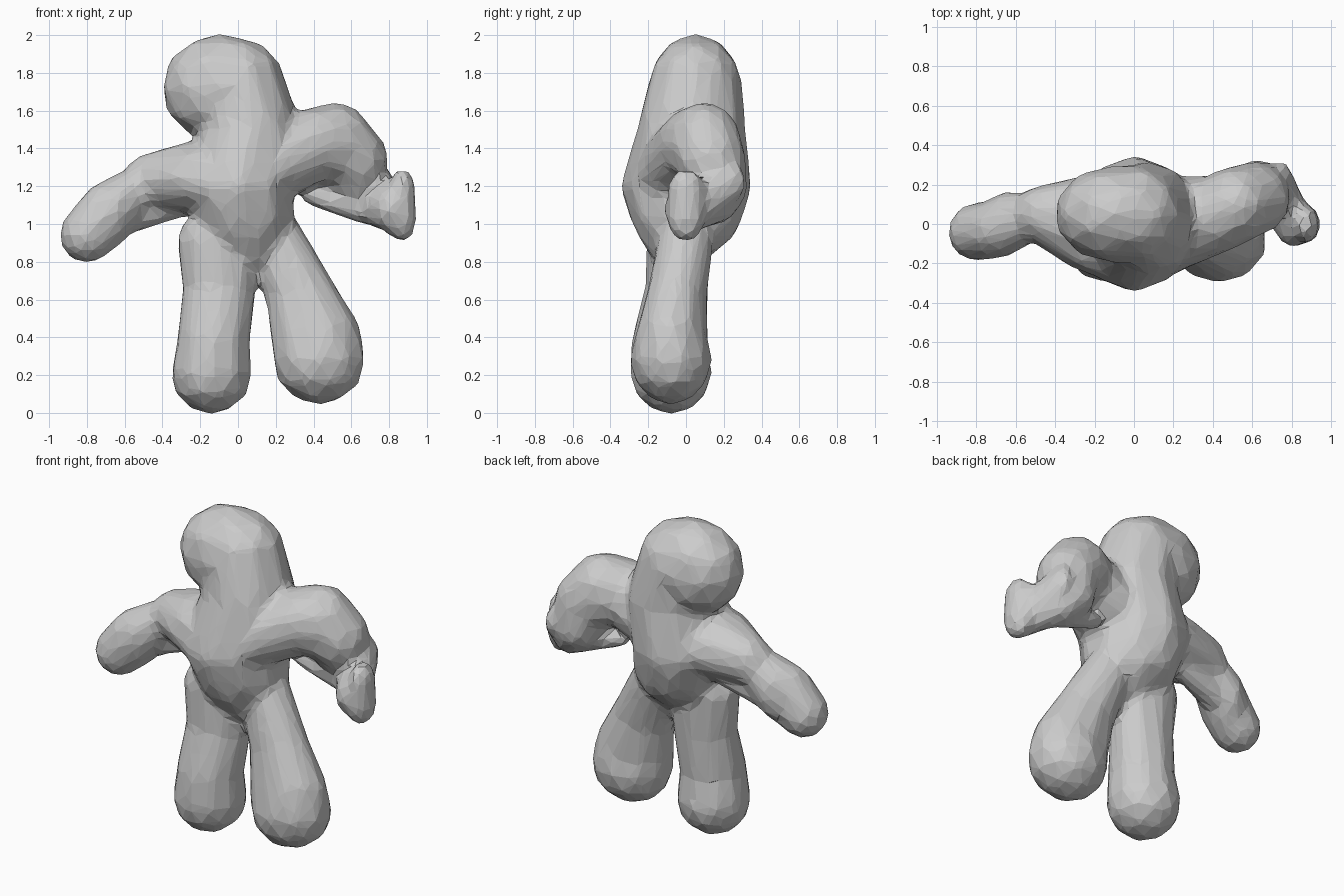
import bpy
import bmesh
from mathutils import Vector, Matrix

cube = bpy.data.objects.get("Cube")
if cube:
    bpy.data.objects.remove(cube, do_unlink=True)

clay = bpy.data.materials.new("grey clay")
clay.use_nodes = True
GREY = (.6, .6, .6, 1)
clay.diffuse_color = GREY
clay.node_tree.nodes["Principled BSDF"].inputs["Base Color"].default_value = GREY


def lump(x, y, z, width, depth=None, height=None):
    """Points of an ellipsoid; depth and height default to the width."""
    ball = bmesh.new()
    radii = Vector((width, depth or width, height or width))
    place = Matrix.LocRotScale(Vector((x, y, z)), None, radii)
    bmesh.ops.create_icosphere(ball, subdivisions=2, radius=1, matrix=place)
    points = [vert.co.copy() for vert in ball.verts]
    ball.free()
    return points


def add_limb(body, *lumps):
    """Skin each neighbouring pair of lumps with a convex hull."""
    for upper, lower in zip(lumps, lumps[1:]):
        part = bmesh.new()
        for point in upper + lower:
            part.verts.new(point)
        hull = bmesh.ops.convex_hull(part, input=part.verts[:])
        inside = {item for item in hull["geom_interior"]
                  if isinstance(item, bmesh.types.BMVert)}
        bmesh.ops.delete(part, geom=list(inside), context="VERTS")
        temporary = bpy.data.meshes.new("hull")
        part.to_mesh(temporary)
        part.free()
        body.from_mesh(temporary)
        bpy.data.meshes.remove(temporary)


body = bmesh.new()

# Head, neck, belly and hips
neck = lump(.06, .03, 1.5, .27, .29, .25)
add_limb(body, lump(-.1, .05, 1.72, .31, .25, .29), lump(0, .05, 1.74, .25), neck)
add_limb(body, neck, lump(0, 0, 1.2, .3, .35, .27),
         lump(.03, 0, 1.04, .28, .3, .22), lump(.08, -.04, .88, .15))

# Chest between the shoulders
right_shoulder = lump(-.2, 0, 1.25, .24, .26, .2)
left_shoulder = lump(.2, 0, 1.32, .2, .25)
add_limb(body, right_shoulder, lump(0, -.08, 1.2, .24, .26, .2), left_shoulder)

# Right arm with a thin web under it
right_forearm = lump(-.65, 0, 1.07, .1, .17, .19)
add_limb(body, right_shoulder, lump(-.46, .05, 1.23, .15),
         lump(-.54, .03, 1.17, .1, .13, .14), right_forearm,
         lump(-.73, -.03, 1.02, .12, .15, .2), lump(-.8, -.04, .94, .15))
add_limb(body, lump(-.28, .08, 1.1, .06), lump(-.6, .03, 1.02, .06, .1, .08))

# Left arm, bent at a heavy elbow
left_elbow = lump(.63, .18, 1.2, .15)
left_wrist = lump(.81, 0, 1.08, .1, .12, .13)
add_limb(body, left_shoulder, lump(.4, .04, 1.42, .2),
         lump(.52, .1, 1.42, .2, .2, .23), lump(.61, .13, 1.34, .19), left_elbow)
add_limb(body, left_elbow, lump(.69, .17, 1.1, .1), left_wrist)
add_limb(body, lump(.38, .1, 1.15, .05), lump(.66, .13, 1.08, .08))

# Left hand, with a ridge back to the elbow
add_limb(body, lump(.75, .25, 1.22, .05, .07, .1), left_wrist,
         lump(.87, 0, 1.03, .08, .1, .13), lump(.87, 0, 1.18, .07, .1, .12))

# Legs
add_limb(body, lump(-.1, -.04, .92, .23, .17, .16), lump(-.1, -.05, .65, .2, .17),
         lump(-.13, -.09, .38, .2), lump(-.14, -.08, .21, .22))
add_limb(body, lump(.2, 0, .92, .15), lump(.33, -.05, .62, .19, .16),
         lump(.42, -.08, .36, .25, .2), lump(.43, -.08, .28, .25, .22, .24))

mesh = bpy.data.meshes.new("clay_figure")
body.to_mesh(mesh)
body.free()
mesh.materials.append(clay)
figure = bpy.data.objects.new("clay_figure", mesh)
bpy.context.collection.objects.link(figure)

# Fuse the limbs into one skin, soften the creases, then facet it
fuse = figure.modifiers.new("fuse", "REMESH")
fuse.mode = "VOXEL"
fuse.voxel_size = .022
soften = figure.modifiers.new("soften", "SMOOTH")
soften.factor = .5
soften.iterations = 10
facet = figure.modifiers.new("facet", "DECIMATE")
facet.ratio = .07
